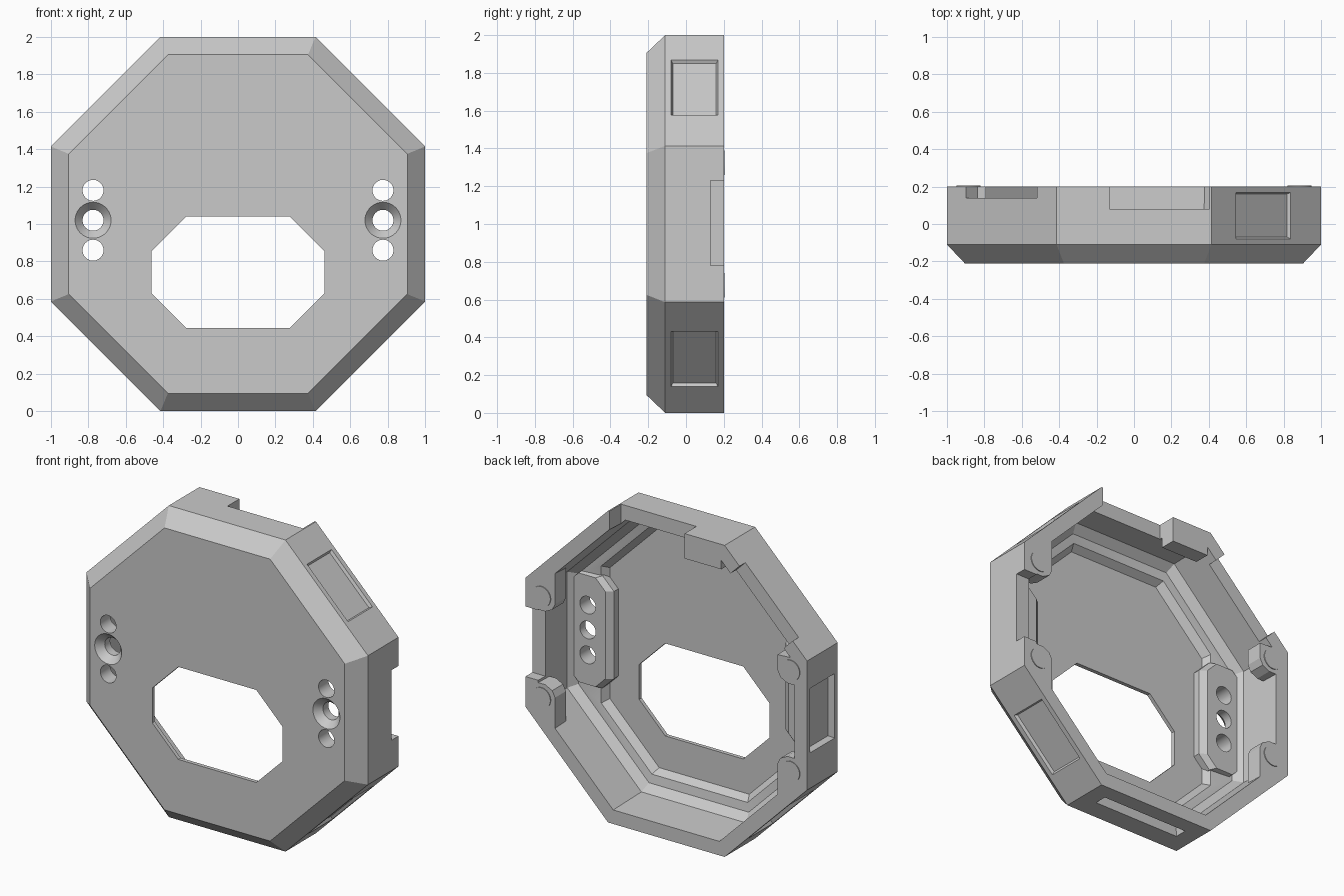
import bpy, bmesh, math
from mathutils import Vector

old = bpy.data.objects.get("Cube")
if old:
    bpy.data.objects.remove(old, do_unlink=True)

GREY = (0.59, 0.59, 0.59, 1)
mat = bpy.data.materials.new("light grey")
mat.use_nodes = True
mat.diffuse_color = GREY
mat.node_tree.nodes["Principled BSDF"].inputs["Base Color"].default_value = GREY


def loft(name, rings):
    """Closed solid through matching rings of points, capped at both ends."""
    bm = bmesh.new()
    loops = [[bm.verts.new(p) for p in ring] for ring in rings]
    n = len(loops[0])
    for a, b in zip(loops, loops[1:]):
        for i in range(n):
            j = (i + 1) % n
            bm.faces.new((a[i], a[j], b[j], b[i]))
    bm.faces.new(loops[0])
    bm.faces.new(loops[-1])
    bmesh.ops.recalc_face_normals(bm, faces=bm.faces)
    mesh = bpy.data.meshes.new(name)
    bm.to_mesh(mesh)
    bm.free()
    mesh.materials.append(mat)
    ob = bpy.data.objects.new(name, mesh)
    bpy.context.collection.objects.link(ob)
    return ob


def octagon(y, ax, az, cut, cx=0, cz=1):
    """Rectangle with cut corners, facing along y."""
    pts = []
    for sx, sz, flip in ((1, 1, 0), (-1, 1, 1), (-1, -1, 0), (1, -1, 1)):
        pair = [(ax, az - cut), (ax - cut, az)]
        if flip:
            pair.reverse()
        pts += [Vector((cx + sx * px, y, cz + sz * pz)) for px, pz in pair]
    return pts


def regular(y, a):
    return octagon(y, a, a, a * (2 - math.sqrt(2)))


def disc(y, r, x, z, n=40):
    return [Vector((x + r * math.cos(t), y, z + r * math.sin(t)))
            for t in (i * math.tau / n for i in range(n))]


def side_block(name, degrees, u, y, r, taper=0.0):
    """Block on one side of the body: u along the side, r outward; narrows inward."""
    t = math.radians(degrees)
    out = Vector((math.cos(t), 0, math.sin(t)))
    along = Vector((-math.sin(t), 0, math.cos(t)))
    centre = Vector((0, 0, 1))
    rings = []
    for rad, s in ((r[0], taper), (r[1], 0)):
        corners = ((u[0] + s, y[0] + s), (u[1] - s, y[0] + s),
                   (u[1] - s, y[1] - s), (u[0] + s, y[1] - s))
        rings.append([centre + out * rad + along * a + Vector((0, b, 0)) for a, b in corners])
    return loft(name, rings)


def cut(target, cutters):
    bpy.context.view_layer.objects.active = target
    for c in cutters:
        c.hide_render = True
        m = target.modifiers.new("cut", 'BOOLEAN')
        m.operation = 'DIFFERENCE'
        m.solver = 'EXACT'
        m.object = c
        bpy.ops.object.modifier_apply(modifier=m.name)


BACK = 0.2
FLOOR = -0.185

# Octagonal body: bevelled front, open back, stepped inside
body = loft("body", [
    regular(-0.21, 0.905), regular(-0.11, 1), regular(BACK, 1),
    regular(BACK, 0.91), regular(-0.08, 0.9), regular(-0.13, 0.855),
    octagon(-0.14, 0.7, 0.8, 0.36), octagon(FLOOR, 0.67, 0.77, 0.35)])

# Mounting pads inside, one on each side
pads = []
for name, s in (("left_pad", 1), ("right_pad", -1)):
    pads.append(loft(name, [octagon(FLOOR - 0.01, 0.145, 0.36, 0.08, s * 0.755, 1.02),
                            octagon(-0.14, 0.15, 0.36, 0.08, s * 0.76, 1.02),
                            octagon(-0.11, 0.13, 0.35, 0.07, s * 0.78, 1.02)]))

# Window and screw holes
window = loft("window_cutter", [octagon(y, 0.462, 0.297, 0.185, 0, 0.742) for y in (-0.3, 0)])
holes = []
for s in (1, -1):
    x = s * 0.775
    for z in (0.86, 1.02, 1.18):
        holes.append(loft("hole_cutter", [disc(y, 0.056, x, z) for y in (-0.3, 0.1)]))
    holes.append(loft("countersink_cutter", [disc(-0.22, 0.105, x, 1.02),
                                             disc(-0.165, 0.056, x, 1.02)]))

# Pockets on four sides, a slot underneath, notches in the rim of the other three
pockets = [side_block("pocket_cutter", a, (mid - half, mid + half), y, (1 - depth, 1.002), taper)
           for a, mid, half, y, depth, taper in (
               (45, 0.022, 0.207, (-0.08, 0.17), 0.018, 0.01),
               (180, -0.02, 0.207, (-0.08, 0.17), 0.045, 0.004),
               (225, 0, 0.207, (-0.08, 0.17), 0.03, 0.01),
               (315, -0.012, 0.207, (-0.08, 0.17), 0.018, 0.01),
               (270, 0, 0.305, (0.02, 0.1), 0.06, 0.01))]
notches = [side_block("notch_cutter", a, u, (y, 0.3), (0.8, 1.05)) for a, u, y in (
    (90, (-0.405, 0.13), 0.08), (135, (-0.265, 0.27), 0.14), (0, (-0.22, 0.23), 0.13))]

cut(body, [window] + holes + pockets + notches)
for p in pads:
    cut(p, holes)
for c in [window] + holes + pockets + notches:
    bpy.data.objects.remove(c, do_unlink=True)

# Corner bosses with thin raised discs on the back rim; one is short to clear a notch
for side, s in (("left", 1), ("right", -1)):
    for level, k in (("upper", 1), ("lower", -1)):
        reach = 0.4 if (s, k) == (-1, 1) else 0.58
        outline = ((0.99, 0.235), (0.86, 0.235), (0.81, 0.26), (0.79, 0.3),
                   (0.79, reach), (0.99, 0.41))
        loft(f"{level}_{side}_boss",
             [[Vector((s * px, y, 1 + k * pz)) for px, pz in outline] for y in (0.09, BACK)])
        loft(f"{level}_{side}_disc",
             [disc(y, 0.065, s * 0.885, 1 + k * 0.325) for y in (BACK - 0.01, BACK + 0.005)])

# Catch beside the top notch
side_block("top_catch", 90, (0.13, 0.39), (0.1, BACK), (0.84, 0.95))

for ob in list(bpy.context.collection.objects):
    if ob.type == 'MESH' and mat.name in ob.data.materials:
        bpy.ops.object.select_all(action='DESELECT')
        ob.select_set(True)
        bpy.context.view_layer.objects.active = ob
        bpy.ops.object.shade_smooth_by_angle(angle=math.radians(25))
